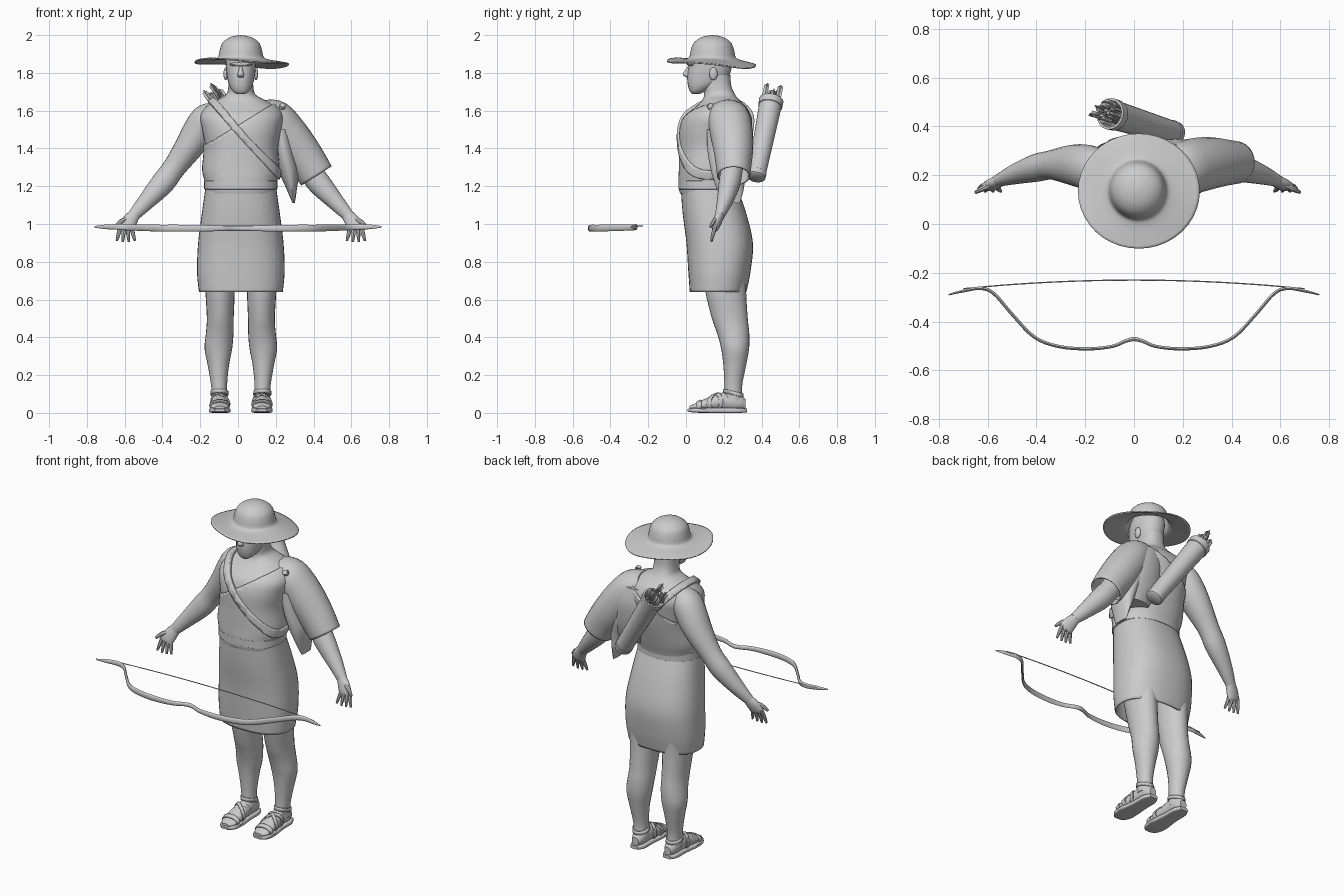
import bpy, bmesh, math, random
from mathutils import Vector as V

random.seed(4)
CX = 0.015  # body symmetry plane
Z, Y = V((0, 0, 1)), V((0, 1, 0))


def make(name, bm, solid=0, offset=1):
    bmesh.ops.recalc_face_normals(bm, faces=bm.faces)
    me = bpy.data.meshes.new(name)
    bm.to_mesh(me)
    bm.free()
    ob = bpy.data.objects.new(name, me)
    bpy.context.collection.objects.link(ob)
    if solid:
        m = ob.modifiers.new("thickness", 'SOLIDIFY')
        m.thickness, m.offset = solid, offset
    return ob


def spline(S, k):
    if k == 1:
        return S
    out = []
    for i in range(len(S) - 1):
        a, b, c, d = S[max(i - 1, 0)], S[i], S[i + 1], S[min(i + 2, len(S) - 1)]
        for j in range(k):
            t = j / k
            out.append([.5 * (2*q + (r-p)*t + (2*p-5*q+4*r-s)*t*t + (3*q-p-3*r+s)*t**3)
                        for p, q, r, s in zip(a, b, c, d)])
    return out + [list(S[-1])]


def loft(name, S, axis=None, n=24, k=4, p=2, caps=(1, 1), solid=0, offset=1, bend=None):
    """Skin superellipse sections (x, y, z, a, b), across a fixed axis or the path."""
    S = spline(S, k)
    bm, rings = bmesh.new(), []
    for i, s in enumerate(S):
        c = V(s[:3])
        t = axis or V(S[min(i + 1, len(S) - 1)][:3]) - V(S[max(i - 1, 0)][:3])
        t = t.normalized()
        u = V((1, 0, 0)) if abs(t.y) > .95 else t.cross(Y).normalized()
        v = t.cross(u)
        ring = []
        for j in range(n):
            w = 2 * math.pi * j / n
            co, si = math.cos(w), math.sin(w)
            q = c + u * max(s[3], .001) * math.copysign(abs(co) ** (2/p), co) \
                  + v * max(s[4], .001) * math.copysign(abs(si) ** (2/p), si)
            ring.append(bm.verts.new(bend(q) if bend else q))
        rings.append(ring)
    for r, s in zip(rings, rings[1:]):
        for j in range(n):
            bm.faces.new((r[j], r[(j+1) % n], s[(j+1) % n], s[j]))
    for flag, r in zip(caps, (rings[0], rings[-1])):
        if flag:
            bm.faces.new(r)
    return make(name, bm, solid, offset)


def slab(src, name, cuts, solid):
    """Copy the part of a surface behind every cutting plane and thicken it."""
    bm = bmesh.new()
    bm.from_mesh(src.data)
    for co, no in cuts:
        bmesh.ops.bisect_plane(bm, geom=bm.verts[:] + bm.edges[:] + bm.faces[:],
                               plane_co=co, plane_no=no, clear_outer=True)
    return make(name, bm, solid)


def band(src, name, co, no, half, solid):
    co, no = V(co), V(no).normalized()
    return slab(src, name, [(co + no*half, no), (co - no*half, -no)], solid)


def ball(name, c, r):
    bm = bmesh.new()
    bmesh.ops.create_uvsphere(bm, u_segments=16, v_segments=10, radius=1)
    bmesh.ops.scale(bm, vec=r, verts=bm.verts)
    bmesh.ops.translate(bm, vec=c, verts=bm.verts)
    return make(name, bm)


# Torso with neck, one-shouldered tunic, quiver strap
torso = loft("torso", [(CX, .115, 1.17, .175, .14), (CX, .12, 1.23, .183, .15), (CX, .13, 1.29, .195, .158),
    (CX, .145, 1.4, .188, .172), (CX, .155, 1.5, .205, .18), (CX, .17, 1.57, .215, .172),
    (CX, .185, 1.62, .185, .135), (CX, .185, 1.655, .13, .1), (CX, .178, 1.685, .078, .082),
    (CX, .165, 1.73, .066, .075), (CX, .16, 1.79, .066, .075)], Z, 40, 5, 2.3)
slab(torso, "tunic_top", [(V((0, 0, 1.52)), V((-.6, 0, 1)))], .01)
band(torso, "quiver_strap", (.03, 0, 1.46), (1.13, 0, 1), .018, .022)

# Skirt and belt
loft("skirt", [(CX, .17, .64, .222, .15), (CX, .177, .75, .232, .165), (CX, .178, .9, .226, .176),
    (CX, .15, 1.06, .206, .168), (CX, .12, 1.2, .186, .148)], Z, 40, 5, 2.4, (0, 1), .01, -1)
loft("belt", [(CX, .118, z, .184 + d, .148 + d) for z, d in
    ((1.18, 0), (1.186, .01), (1.228, .01), (1.235, 0))], Z, 40, 1, 2.3)

# Head, face and ears
loft("head", [(CX, .052, 1.688, .022, .02), (CX, .062, 1.703, .043, .042), (CX, .088, 1.735, .062, .078),
    (CX, .115, 1.78, .073, .109), (CX, .127, 1.83, .079, .115), (CX, .13, 1.88, .08, .114),
    (CX, .13, 1.94, .06, .09)], Z, 24, 4, 2.2)
loft("nose", [(CX, .018, 1.832, .009, .01), (CX, .008, 1.81, .012, .016), (CX, .003, 1.79, .018, .02),
    (CX, .015, 1.775, .014, .012)], Z, 12)
ball("brow", (CX, .03, 1.845), (.06, .025, .012))
ball("mouth", (CX, .025, 1.75), (.028, .015, .01))

# Hat with a drooping, slightly wavy brim
def droop(q):
    d = q - V((.015, .14, 0))
    r = math.hypot(d.x, d.y)
    f = min(max((r - .1) / .14, 0), 1)
    q.z += f * (-.07*d.y - .045*d.x + .007*math.cos(3*math.atan2(d.y, d.x) + .6))
    return q

loft("hat", [(.02, .135, 1.854, .25, .236), (.018, .137, 1.862, .2, .195), (.016, .14, 1.87, .15, .15),
    (.015, .14, 1.882, .122, .124), (.015, .14, 1.915, .113, .116), (.015, .14, 1.955, .1, .102),
    (.015, .14, 1.982, .07, .072), (.015, .14, 1.995, .035, .037), (.015, .14, 2.0, .001, .001)],
    Z, 40, 3, 2, (0, 1), .007, -1, droop)

# Limbs, mirrored about the body plane
for s, side in ((-1, "right"), (1, "left")):
    X = lambda pts: [(CX + s*q[0],) + tuple(q[1:]) for q in pts]
    ball(side + "_ear", (CX + s*.08, .145, 1.795), (.012, .022, .034))
    loft(side + "_arm", X([(.13, .215, 1.6, .05, .06), (.18, .225, 1.56, .08, .09), (.225, .237, 1.485, .086, .09),
        (.28, .243, 1.4, .075, .08), (.355, .242, 1.295, .061, .06), (.415, .23, 1.215, .062, .057),
        (.5, .205, 1.12, .046, .042), (.57, .178, 1.043, .031, .025)]))
    loft(side + "_palm", X([(.56, .182, 1.053, .03, .025), (.585, .168, 1.02, .039, .024),
        (.605, .155, .985, .042, .02), (.612, .15, .968, .036, .012)]), n=16)
    for i in range(4):  # fingers
        f = i - 1.5
        loft(f"{side}_finger_{i+1}", X([(.609 + .019*f, .155, .99, .011, .011), (.609 + .026*f, .143, .945, .0105, .01),
            (.609 + .032*f, .134, .902 + .006*abs(f), .006, .006)]), n=8)
    loft(side + "_thumb", X([(.595, .165, 1.03, .014, .014), (.635, .145, 1.012, .013, .012),
        (.665, .13, .985, .007, .007)]), n=8)
    leg = loft(side + "_leg", X([(.115, .205, .75, .08, .115), (.11, .212, .63, .077, .107), (.109, .232, .5, .071, .095),
        (.112, .25, .42, .073, .085), (.119, .26, .34, .073, .074), (.119, .258, .25, .056, .06),
        (.115, .25, .14, .042, .047), (.112, .25, .06, .044, .052)]), Z)
    foot = loft(side + "_foot", X([(.112, .018, .028, .025, .008), (.112, .05, .033, .046, .018),
        (.112, .1, .044, .05, .03), (.111, .16, .056, .046, .043), (.11, .22, .062, .041, .05),
        (.11, .28, .058, .039, .047), (.11, .315, .045, .022, .026)]), Y)
    loft(side + "_sole", X([(.112, .008, .014, .025, .007), (.112, .04, .014, .05, .012), (.112, .1, .013, .057, .013),
        (.11, .2, .013, .047, .013), (.11, .28, .013, .045, .013), (.11, .322, .013, .026, .01)]), Y, p=5)
    band(foot, side + "_toe_strap", (0, .07, 0), (0, 1, 0), .012, .006)
    for i, d in enumerate((-.7, .7)):  # crossed instep straps
        band(foot, f"{side}_cross_strap_{i+1}", (CX + s*.112, .155, 0), (d, 1, 0), .009, .007)
    band(leg, side + "_ankle_strap", (0, .25, .105), (0, .25, 1), .01, .006)

# Cloak over the left shoulder: sleeve, hanging fold, back drape, pin
loft("cloak_sleeve", [(.13, .215, 1.6, .055, .08), (.195, .225, 1.565, .087, .102), (.25, .24, 1.49, .1, .105),
    (.315, .25, 1.4, .1, .098), (.37, .252, 1.325, .093, .088), (.415, .252, 1.255, .087, .08)],
    caps=(1, 0), solid=.008)
loft("cloak_fold", [(.225, .22, 1.5, .05, .11), (.245, .225, 1.38, .055, .11), (.27, .225, 1.27, .05, .09),
    (.285, .235, 1.18, .026, .07), (.295, .24, 1.11, .006, .045)], Z, 20)
loft("cloak_back", [(.14, .26, 1.6, .1, .07), (.17, .265, 1.5, .14, .085), (.19, .255, 1.36, .14, .08),
    (.2, .24, 1.25, .09, .06)], Z, 24)
bm = bmesh.new()
bmesh.ops.create_cone(bm, cap_ends=True, segments=16, radius1=.018, radius2=.014, depth=.02)
pin = make("shoulder_pin", bm)
pin.location, pin.rotation_euler = (.235, .125, 1.625), (math.radians(55), 0, .2)

# Quiver, hollow at the top
A, B = V((.17, .37, 1.245)), V((-.098, .452, 1.655))
D = (B - A).normalized()
L = (B - A).length
loft("quiver", [tuple(A + D*L*t) + (r, r) for t, r in ((0, .044), (.01, .05), (.06, .052), (.065, .049),
    (.92, .06), (.925, .064), (1, .065), (1, .055), (.4, .05))], D, 24, 1)

# Arrows with three-vane fletching
side1 = D.cross(Y).normalized()
side2 = D.cross(side1)
for i in range(9):
    w, r = i * 2.4, .04 * math.sqrt(i / 9)
    o = side1*r*math.cos(w) + side2*r*math.sin(w)
    h = L + random.uniform(.05, .1)
    P, Q = A + o*.8 + D*L*.42, A + o*1.15 + D*h
    loft(f"arrow_shaft_{i+1}", [tuple(P) + (.004, .004), tuple(Q) + (.004, .004)], D, 6, 1)
    bm = bmesh.new()
    for j in range(3):
        e = (side1*math.cos(w + j*2.094) + side2*math.sin(w + j*2.094)) * .016
        bm.faces.new([bm.verts.new(q) for q in (Q - D*.1, Q - D*.085 + e, Q - D*.012 + e, Q - D*.005)])
    make(f"arrow_fletching_{i+1}", bm, .001, 0)

# Recurve bow floating in front, with its string
half = [(.76, -.29, .985, .004, .003), (.7, -.275, .985, .012, .006), (.63, -.264, .984, .015, .007),
        (.575, -.285, .982, .016, .007), (.5, -.37, .98, .017, .007), (.41, -.463, .978, .018, .007),
        (.31, -.502, .978, .018, .007), (.19, -.512, .977, .017, .007), (.09, -.502, .977, .014, .007),
        (.035, -.48, .977, .013, .008)]
loft("bow", [(-q[0],) + q[1:] for q in half] + [(0, -.472, .977, .013, .009)] + half[::-1], n=10)
loft("bow_string", [(x, -.23 - .072*x*x, .99, .003, .003) for x in (-.7, -.5, -.25, 0, .25, .5, .7)], n=6)

# Smooth shading with crisp edges
bpy.ops.object.select_all(action='SELECT')
bpy.context.view_layer.objects.active = torso
bpy.ops.object.shade_smooth_by_angle(angle=math.radians(40))
